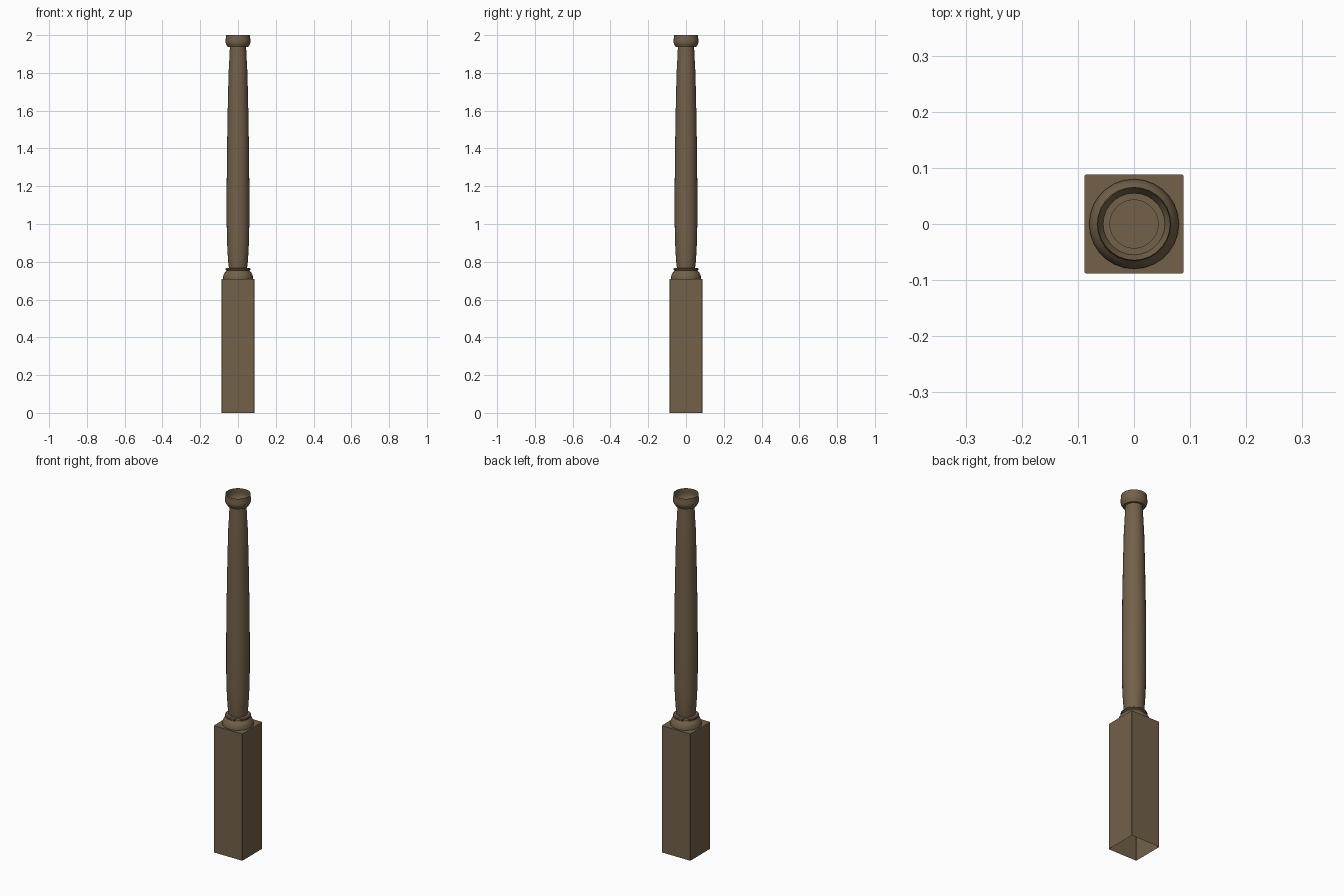
import bpy, bmesh, math

if "Cube" in bpy.data.objects:
    bpy.data.objects.remove(bpy.data.objects["Cube"])

wood = bpy.data.materials.new("brown_wood")
wood.diffuse_color = (0.17, 0.12, 0.068, 1)
wood.use_nodes = True
wood.node_tree.nodes["Principled BSDF"].inputs["Base Color"].default_value = wood.diffuse_color


def finish(name, bm):
    bmesh.ops.recalc_face_normals(bm, faces=bm.faces)
    me = bpy.data.meshes.new(name)
    bm.to_mesh(me)
    bm.free()
    me.materials.append(wood)
    ob = bpy.data.objects.new(name, me)
    bpy.context.collection.objects.link(ob)
    return ob


def turned(name, profile, sides=28):
    """Open lathe surface from (radius, z) pairs."""
    bm = bmesh.new()
    rings = [[bm.verts.new((r * math.cos(2 * math.pi * i / sides),
                            r * math.sin(2 * math.pi * i / sides), z))
              for i in range(sides)] for r, z in profile]
    for a, b in zip(rings, rings[1:]):
        for i in range(sides):
            j = (i + 1) % sides
            bm.faces.new((a[i], a[j], b[j], b[i]))
    ob = finish(name, bm)
    # lathe quads are wound outwards; keep smooth curves and crisp rims
    bpy.ops.object.select_all(action='DESELECT')
    ob.select_set(True)
    bpy.context.view_layer.objects.active = ob
    bpy.ops.object.shade_smooth_by_angle(angle=math.radians(40))
    return ob


# square plinth with slightly eased corners, open underneath
bm = bmesh.new()
bmesh.ops.create_cube(bm, size=1)
for v in bm.verts:
    v.co = (v.co.x * 0.177, v.co.y * 0.177, (v.co.z + 0.5) * 0.71)
edges = [e for e in bm.edges if abs(e.verts[0].co.z - e.verts[1].co.z) > 0.1]
bmesh.ops.bevel(bm, geom=edges, offset=0.003, segments=1, affect='EDGES')
bm.normal_update()
bmesh.ops.delete(bm, geom=[f for f in bm.faces if f.normal.z < -0.9],
                 context='FACES_ONLY')
finish("square_plinth", bm)

# rounded moulding at the foot of the column
turned("foot_moulding", [
    (0.080, 0.709), (0.080, 0.717), (0.077, 0.730), (0.071, 0.742),
    (0.063, 0.749), (0.062, 0.753), (0.066, 0.757), (0.066, 0.763),
    (0.062, 0.767), (0.048, 0.768)])

# swelling shaft
turned("column_shaft", [
    (0.048, 0.768), (0.052, 0.80), (0.056, 0.86), (0.058, 0.91),
    (0.060, 1.00), (0.060, 1.20), (0.058, 1.40), (0.054, 1.63),
    (0.050, 1.80), (0.047, 1.85), (0.043, 1.937)])

# cup-like capital, open at the top
turned("capital", [
    (0.043, 1.937), (0.055, 1.937), (0.057, 1.943), (0.063, 1.950),
    (0.066, 1.962), (0.066, 1.975), (0.064, 1.988), (0.064, 2.0)])
